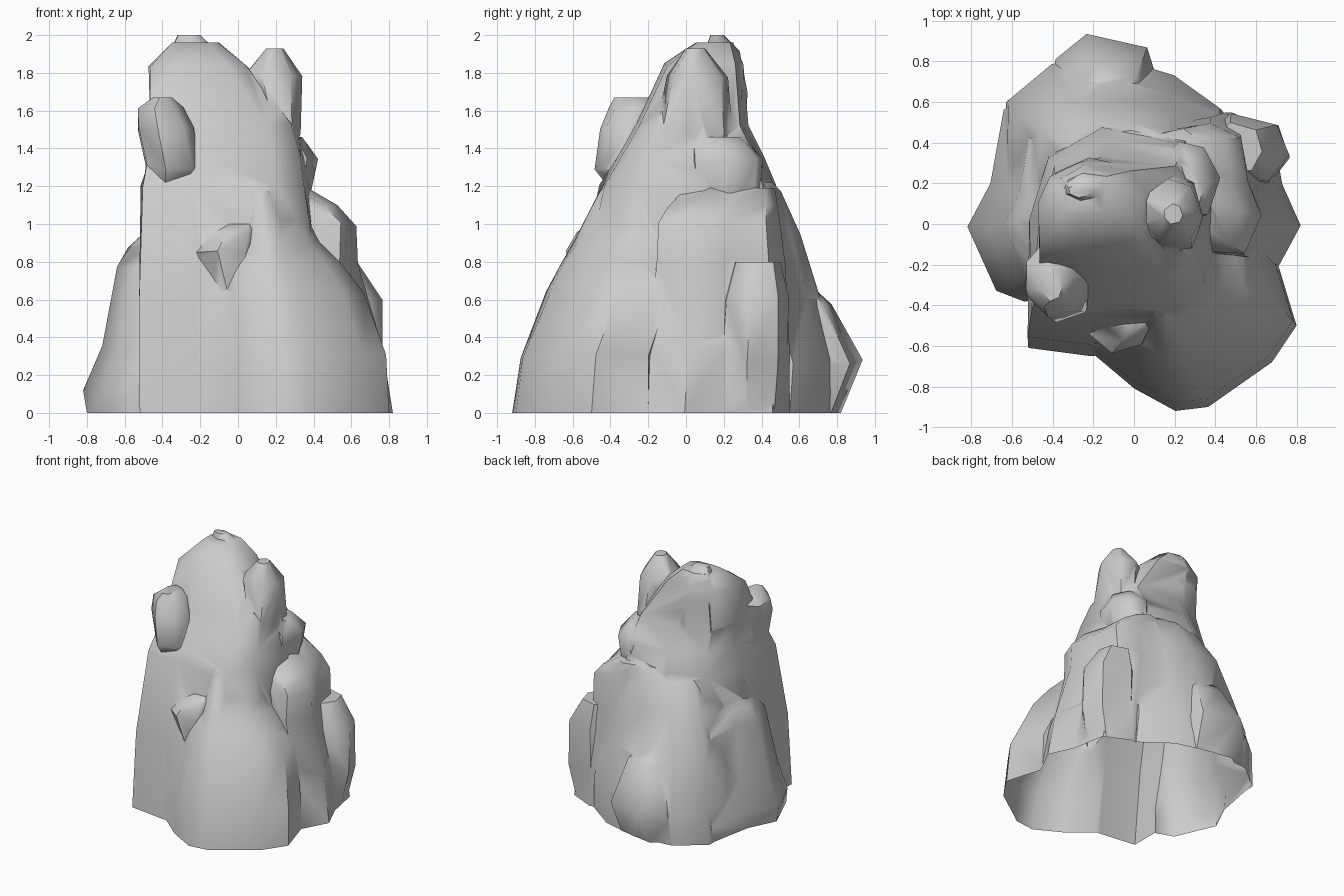
import bpy
import bmesh
import math
import random

random.seed(4)

if "Cube" in bpy.data.objects:
    bpy.data.objects.remove(bpy.data.objects["Cube"], do_unlink=True)

# One plain stone colour
stone = bpy.data.materials.new("stone grey")
stone.use_nodes = True
stone.diffuse_color = (.6, .6, .6, 1)
shader = next(n for n in stone.node_tree.nodes if n.type == 'BSDF_PRINCIPLED')
shader.inputs["Base Color"].default_value = stone.diffuse_color
shader.inputs["Roughness"].default_value = .9

rocks = []


def uneven_heptagon():
    """Footprint for a small knob of rock."""
    angles = [math.tau * (i + random.uniform(-.2, .2)) / 7 for i in range(7)]
    return [(math.cos(a), math.sin(a)) for a in angles]


def rock(name, *levels, outline=None):
    """Loft an outline through levels of (z, x min, x max, y min, y max).
    Rocks that start on the ground get a root below it, trimmed later."""
    outline = outline or uneven_heptagon()
    levels = list(levels)
    if levels[0][0] == 0:
        levels.insert(0, (-random.uniform(.02, .1), *levels[0][1:]))
    xs, ys = [p[0] for p in outline], [p[1] for p in outline]
    span_x, span_y = max(xs) - min(xs), max(ys) - min(ys)
    bm = bmesh.new()
    rings = []
    for z, x_min, x_max, y_min, y_max in levels:
        wobble = .012 if 0 < z < levels[-1][0] else 0
        ring = []
        for x, y in outline:
            u = (x - min(xs)) / span_x
            v = (y - min(ys)) / span_y
            ring.append(bm.verts.new((
                x_min + u * (x_max - x_min) + random.uniform(-wobble, wobble) / 2,
                y_min + v * (y_max - y_min) + random.uniform(-wobble, wobble) / 2,
                z + random.uniform(-wobble, wobble))))
        rings.append(ring)
    count = len(outline)
    for low, high in zip(rings, rings[1:]):
        for i in range(count):
            j = (i + 1) % count
            bm.faces.new((low[i], low[j], high[j], high[i]))
    bm.faces.new(rings[-1])
    bm.faces.new(rings[0][::-1])
    mesh = bpy.data.meshes.new(name)
    bm.to_mesh(mesh)
    bm.free()
    mesh.materials.append(stone)
    obj = bpy.data.objects.new(name, mesh)
    bpy.context.collection.objects.link(obj)
    rocks.append(obj)


# Tall central pillar
rock("central_pillar",
     (0, -.52, .5, -.65, .6), (.6, -.52, .46, -.59, .54),
     (1.2, -.51, .38, -.46, .48), (1.36, -.47, .35, -.37, .42),
     (1.52, -.47, .31, -.27, .33), (1.84, -.47, .05, -.11, .3),
     (1.96, -.35, -.1, .05, .25),
     outline=[(-.5, -.6), (-.2, -.64), (.3, -.6), (.47, -.4), (.5, .1),
              (.36, .5), (-.1, .6), (-.4, .4), (-.5, 0)])

# Big boulders leaning on the pillar
rock("front_boulder",
     (0, -.2, .8, -.92, -.1), (.3, -.2, .78, -.88, -.1),
     (.64, -.2, .66, -.74, 0), (.8, -.14, .54, -.66, 0),
     (.9, -.06, .43, -.59, 0), (1.17, -.02, .29, -.47, .1),
     (1.22, .03, .21, -.43, .1),
     outline=[(-.2, -.64), (0, -.81), (.2, -.92), (.36, -.9), (.67, -.68),
              (.79, -.5), (.7, -.2), (.3, -.1), (-.18, -.2)])

rock("left_boulder",
     (0, .1, .82, -.23, .55), (.35, .1, .76, -.2, .55),
     (.8, .1, .63, -.16, .52), (1, .1, .63, -.14, .5),
     (1.1, .1, .53, -.1, .49), (1.19, .1, .37, 0, .47),
     outline=[(.7, -.22), (.82, 0), (.73, .2), (.68, .46),
              (.48, .55), (.1, .5), (.1, -.2)])

rock("left_rear_boulder",
     (0, .35, .7, .17, .52), (.25, .35, .76, .17, .54),
     (.6, .35, .76, .2, .54), (.8, .4, .63, .25, .5))

rock("back_boulder",
     (0, -.64, .46, 0, .8), (.27, -.63, .45, 0, .82),
     (.6, -.57, .42, 0, .71), (.95, -.46, .37, 0, .61),
     (1.16, -.34, .33, 0, .5), (1.22, -.27, .26, .1, .46),
     outline=[(.48, 0), (.46, .55), (.22, .72), (-.1, .8),
              (-.42, .77), (-.64, .6), (-.65, .2), (-.5, 0)])

rock("back_foot",
     (0, -.42, .12, .4, .82), (.27, -.42, .14, .4, .93),
     (.58, -.3, .06, .4, .77), (.64, -.25, 0, .4, .7))

rock("right_boulder",
     (0, -.8, -.2, -.38, .72), (.13, -.82, -.2, -.38, .72),
     (.35, -.72, -.2, -.36, .68), (.78, -.64, -.2, -.28, .54),
     (.88, -.58, -.2, -.2, .45), (.96, -.49, -.2, -.1, .3),
     outline=[(-.2, .4), (-.4, .77), (-.64, .6), (-.71, .23), (-.82, 0),
              (-.68, -.33), (-.54, -.38), (-.3, -.3)])

# Knobs around the summit
rock("right_knob",
     (1.19, -.46, -.25, -.4, -.1), (1.3, -.48, -.19, -.48, -.1),
     (1.5, -.53, -.23, -.46, -.1), (1.61, -.53, -.29, -.41, -.1),
     (1.67, -.45, -.35, -.38, -.2))

rock("left_knob",
     (1.38, .2, .3, -.1, .2), (1.48, .12, .33, -.16, .25),
     (1.78, .03, .34, -.1, .22), (1.93, .15, .24, 0, .1))

rock("summit_knob",
     (1.4, -.4, 0, .1, .3), (1.7, -.38, 0, .1, .33),
     (1.92, -.36, -.1, .1, .28), (2, -.32, -.2, .13, .2))

# Smaller lumps on the flanks
rock("left_shoulder",
     (1.05, .1, .36, 0, .4), (1.34, .1, .42, 0, .4), (1.46, .1, .34, 0, .3))

rock("front_lump",
     (.64, -.14, .1, -.6, -.3), (.85, -.23, .1, -.63, -.3),
     (.95, -.15, .1, -.58, -.3), (1, -.1, .1, -.5, -.4))

# Fuse all rocks into one hollow shell
bpy.ops.object.select_all(action='DESELECT')
pillar, *others = rocks
bpy.context.view_layer.objects.active = pillar
pillar.select_set(True)
for part in others:
    fuse = pillar.modifiers.new("fuse " + part.name, 'BOOLEAN')
    fuse.operation = 'UNION'
    fuse.solver = 'EXACT'
    fuse.object = part
    bpy.ops.object.modifier_apply(modifier=fuse.name)
    bpy.data.objects.remove(part, do_unlink=True)
pillar.name = "rock_formation"

# Trim the roots level with the ground, leaving the base open
bm = bmesh.new()
bm.from_mesh(pillar.data)
bmesh.ops.bisect_plane(bm, geom=bm.verts[:] + bm.edges[:] + bm.faces[:],
                       plane_co=(0, 0, 0), plane_no=(0, 0, 1), clear_inner=True)
bm.to_mesh(pillar.data)
bm.free()
bpy.ops.object.shade_smooth_by_angle(angle=math.radians(50))
